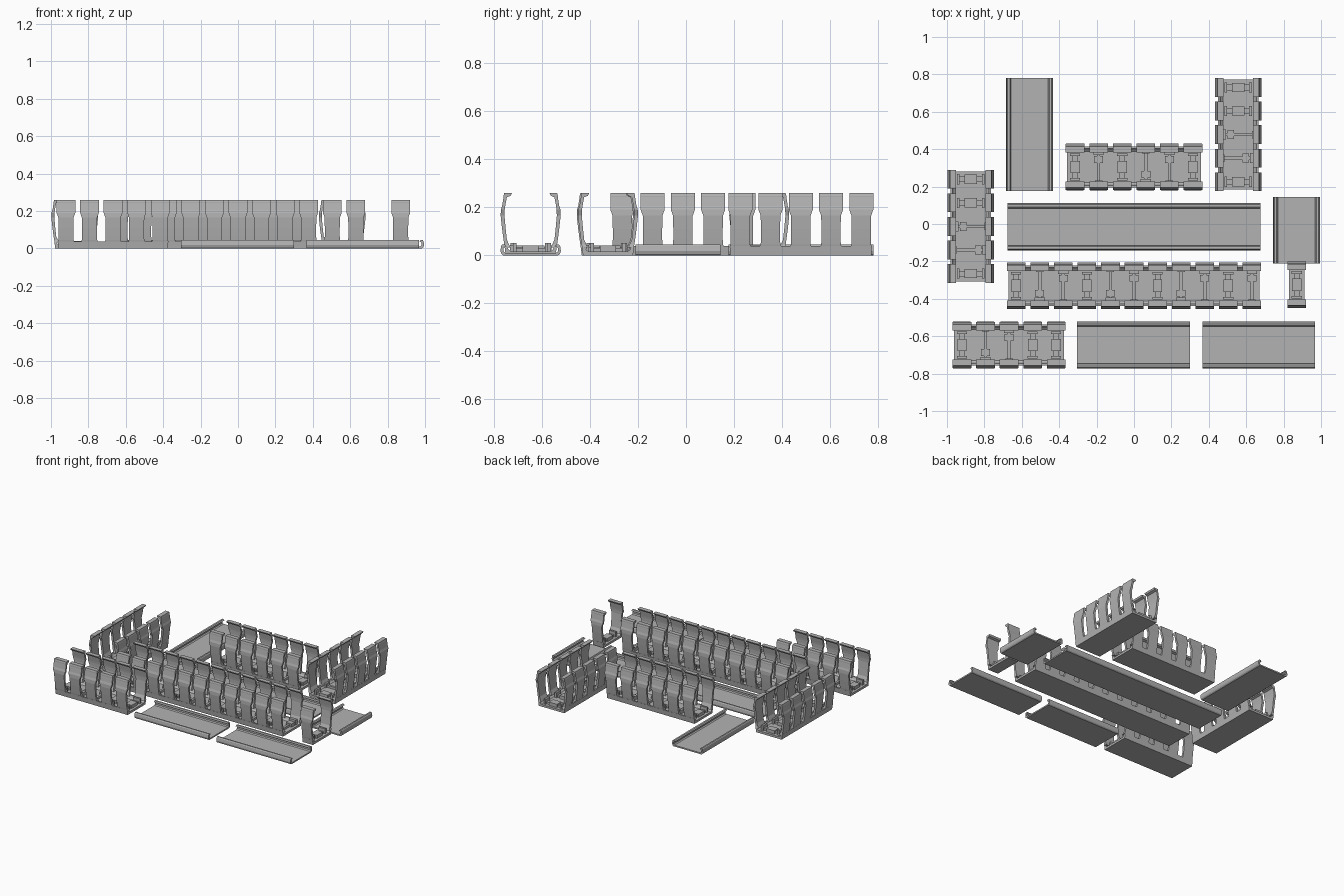
import bpy, bmesh, math
from mathutils import Matrix, Vector

if "Cube" in bpy.data.objects:
    bpy.data.objects.remove(bpy.data.objects["Cube"])

grey = bpy.data.materials.new("plastic grey")
grey.diffuse_color = (0.45, 0.45, 0.45, 1)
grey.use_nodes = True
grey.node_tree.nodes["Principled BSDF"].inputs["Base Color"].default_value = grey.diffuse_color
PITCH = 0.126


def finish(bm, name, x, y, turned):
    """Turn a part along y if asked, place it and make the object."""
    m = Matrix.Translation((x, y, 0))
    if turned:
        m = m @ Matrix.Rotation(math.pi / 2, 4, 'Z')
    bmesh.ops.transform(bm, matrix=m, verts=bm.verts)
    bmesh.ops.recalc_face_normals(bm, faces=bm.faces)
    me = bpy.data.meshes.new(name)
    bm.to_mesh(me)
    bm.free()
    me.materials.append(grey)
    ob = bpy.data.objects.new(name, me)
    bpy.context.collection.objects.link(ob)


def loft(bm, rings):
    """Skin closed rings of points and cap both ends."""
    vs = [[bm.verts.new(p) for p in r] for r in rings]
    n = len(vs[0])
    for a, b in zip(vs, vs[1:]):
        for i in range(n):
            j = (i + 1) % n
            bm.faces.new((a[i], a[j], b[j], b[i]))
    bm.faces.new(vs[0][::-1])
    bm.faces.new(vs[-1])


def extrude_profile(bm, half, length):
    """Mirror a half profile (across, height) and run it along x."""
    prof = half + [(-u, z) for u, z in reversed(half)]
    loft(bm, [[(x, u, z) for u, z in prof] for x in (-length / 2, length / 2)])


def box(bm, x, y, sx, sy, z0, z1):
    loft(bm, [[(x + i * sx / 2, y + j * sy / 2, z)
               for i, j in ((-1, -1), (1, -1), (1, 1), (-1, 1))]
              for z in (z0, z1)])


# Wall finger: height, outer offset, inner offset, half width
FINGER = [
    (0.032, 0.107, 0.084, 0.046), (0.045, 0.110, 0.090, 0.041),
    (0.065, 0.113, 0.099, 0.040), (0.110, 0.119, 0.104, 0.040),
    (0.165, 0.125, 0.109, 0.041), (0.190, 0.124, 0.108, 0.050),
    (0.205, 0.119, 0.106, 0.050), (0.242, 0.113, 0.099, 0.050),
    (0.248, 0.113, 0.084, 0.050), (0.260, 0.110, 0.078, 0.050),
]
TROUGH = [(0.104, 0), (0.109, 0.038), (0.098, 0.038), (0.092, 0.024), (0.082, 0.016)]
COVER = [(0.114, 0), (0.122, 0.006), (0.126, 0.018), (0.123, 0.039),
         (0.118, 0.045), (0.106, 0.044), (0.099, 0.037), (0.108, 0.035),
         (0.113, 0.030), (0.113, 0.016), (0.105, 0.010)]


def duct(name, x, y, pattern, turned=False):
    """Slotted duct; each letter of the pattern is one pair of fingers."""
    n = len(pattern)
    xs = [(i - (n - 1) / 2) * PITCH for i in range(n)]
    bm = bmesh.new()
    extrude_profile(bm, TROUGH, (n - 1) * PITCH + 0.084)
    for cx in xs:
        for s in (-1, 1):
            loft(bm, [[(cx - w, s * o, z), (cx + w, s * o, z),
                       (cx + w, s * i, z), (cx - w, s * i, z)]
                      for z, o, i, w in FINGER])
    finish(bm, name, x, y, turned)

    # Floor clips: A is a central saddle, U and D are one-sided T shapes
    bm = bmesh.new()
    for cx, kind in zip(xs, pattern):
        if kind == 'A':
            box(bm, cx, 0, 0.050, 0.066, 0.012, 0.040)
            box(bm, cx, 0, 0.030, 0.140, 0.012, 0.030)
            for s in (-1, 1):
                box(bm, cx, s * 0.066, 0.054, 0.014, 0.012, 0.052)
        else:
            s = 1 if kind == 'U' else -1
            box(bm, cx, 0, 0.017, 0.170, 0.012, 0.032)
            box(bm, cx, s * 0.040, 0.048, 0.036, 0.012, 0.040)
            box(bm, cx, s * 0.074, 0.054, 0.020, 0.012, 0.052)
            box(bm, cx, -s * 0.080, 0.040, 0.014, 0.012, 0.044)
    finish(bm, name + "_clips", x, y, turned)


def cover(name, x, y, length, turned=False):
    bm = bmesh.new()
    extrude_profile(bm, COVER, length)
    finish(bm, name, x, y, turned)


# Slotted ducts
duct("long_duct", 0, -0.330, "ADUADUADUAU")
duct("front_duct", -0.668, -0.647, "ADUAA")
duct("back_duct", 0, 0.305, "AUADUA")
duct("left_duct", -0.873, -0.013, "ADUAA", True)
duct("right_duct", 0.557, 0.478, "ADUAA", True)
duct("single_duct", 0.870, -0.325, "A")

# Snap-on covers
cover("long_cover", 0, -0.015, 1.35)
cover("front_cover_a", -0.002, -0.647, 0.604)
cover("front_cover_b", 0.667, -0.647, 0.604)
cover("back_cover", -0.558, 0.478, 0.604, True)
cover("short_cover", 0.869, -0.033, 0.354, True)
